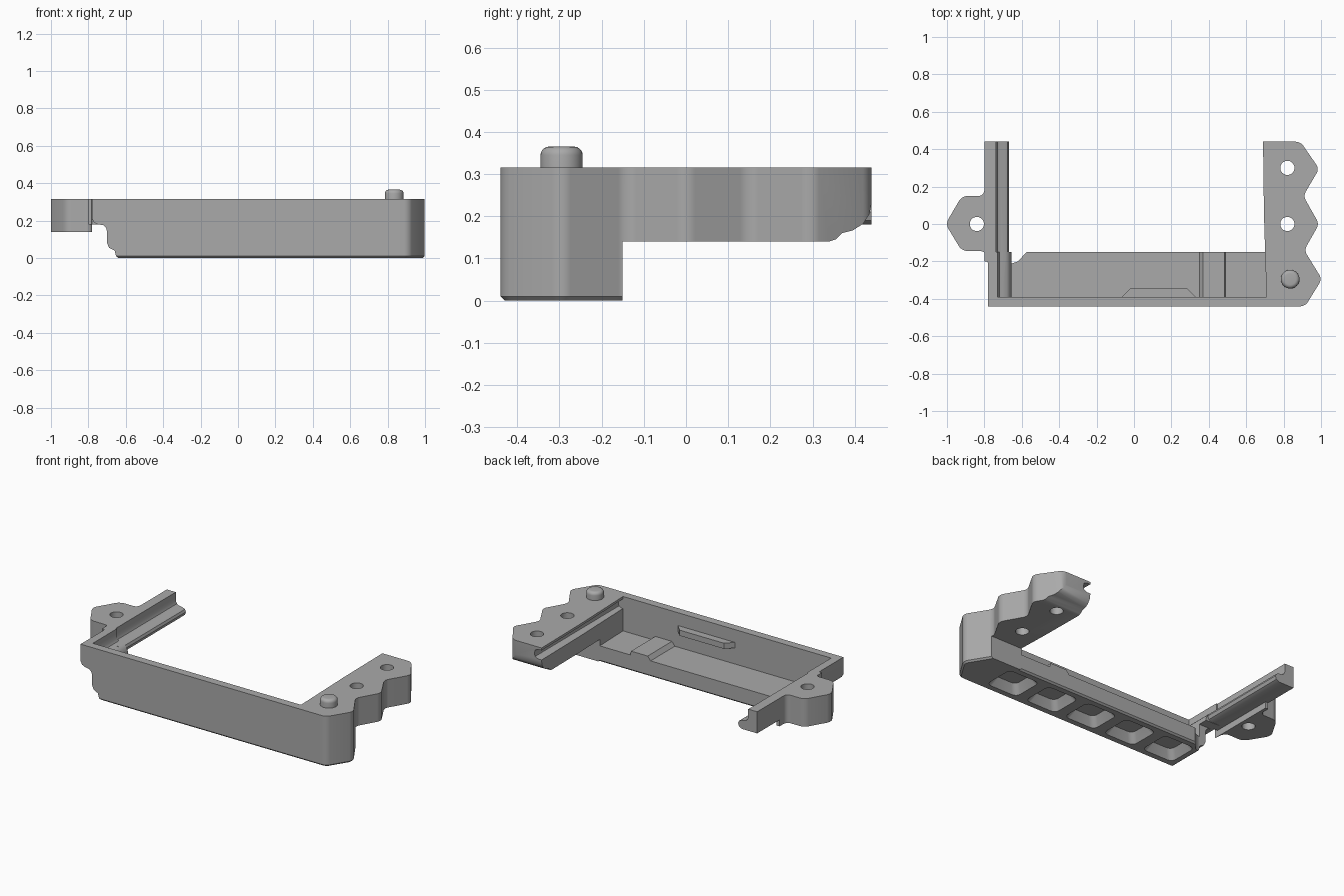
import bpy, bmesh, math

cube = bpy.data.objects.get("Cube")
if cube:
    bpy.data.objects.remove(cube, do_unlink=True)

grey = bpy.data.materials.new("plain grey")
grey.use_nodes = True
grey.diffuse_color = (0.4, 0.4, 0.4, 1)
grey.node_tree.nodes["Principled BSDF"].inputs["Base Color"].default_value = (0.4, 0.4, 0.4, 1)

PLACE = {"x": lambda a, b, t: (t, a, b),
         "y": lambda a, b, t: (a, t, b),
         "z": lambda a, b, t: (a, b, t)}


def finish(name, bm):
    bmesh.ops.recalc_face_normals(bm, faces=bm.faces)
    mesh = bpy.data.meshes.new(name)
    bm.to_mesh(mesh)
    bm.free()
    mesh.materials.append(grey)
    obj = bpy.data.objects.new(name, mesh)
    bpy.context.collection.objects.link(obj)
    return obj


def prism(name, points, axis, low, high, round_rule=None, radius=0.03, chamfer=0, top_scale=1):
    """Extrude an outline along an axis, rounding some long edges."""
    bm = bmesh.new()
    put = PLACE[axis]
    ca = sum(p[0] for p in points) / len(points)
    cb = sum(p[1] for p in points) / len(points)
    base = [bm.verts.new(put(a, b, low)) for a, b in points]
    top = [bm.verts.new(put(ca + (a - ca) * top_scale, cb + (b - cb) * top_scale, high))
           for a, b in points]
    n = len(points)
    bm.faces.new(base)
    bm.faces.new(top)
    for i in range(n):
        j = (i + 1) % n
        bm.faces.new((base[i], base[j], top[j], top[i]))
    bmesh.ops.recalc_face_normals(bm, faces=bm.faces)
    if round_rule:
        edges = [bm.edges.get((base[i], top[i])) for i in range(n) if round_rule(*points[i])]
        bmesh.ops.bevel(bm, geom=edges, offset=radius, segments=5, profile=0.5,
                        affect="EDGES", clamp_overlap=True)
    if chamfer:
        edges = [e for e in bm.edges if all(abs(v.co.z) < 1e-5 for v in e.verts)]
        bmesh.ops.bevel(bm, geom=edges, offset=chamfer, segments=1, affect="EDGES",
                        clamp_overlap=True)
    return finish(name, bm)


def cylinder(name, x, y, low, high, radius, round_top=0):
    bm = bmesh.new()
    bmesh.ops.create_cone(bm, cap_ends=True, segments=32, radius1=radius,
                          radius2=radius, depth=high - low)
    bmesh.ops.translate(bm, verts=bm.verts, vec=(x, y, (low + high) / 2))
    if round_top:
        edges = [e for e in bm.edges if all(v.co.z > high - 1e-4 for v in e.verts)]
        bmesh.ops.bevel(bm, geom=edges, offset=round_top, segments=5, profile=0.5,
                        affect="EDGES")
    return finish(name, bm)


def combine(target, other, operation):
    mod = target.modifiers.new(operation.lower(), "BOOLEAN")
    mod.operation = operation
    mod.solver = "EXACT"
    mod.object = other
    bpy.context.view_layer.objects.active = target
    bpy.ops.object.modifier_apply(modifier=mod.name)
    bpy.data.objects.remove(other, do_unlink=True)


TOP = 0.315
FRONT, BACK, FLOOR_BACK = -0.44, 0.44, -0.15

# Front tray: stepped outline, hollowed above the floor
frame = prism("bracket_frame", [
    (-0.78, TOP), (-0.78, 0.21), (-0.77, 0.19), (-0.75, 0.18), (-0.72, 0.175),
    (-0.705, 0.16), (-0.70, 0.14), (-0.70, 0.08), (-0.69, 0.055), (-0.66, 0.04),
    (-0.65, 0), (0.85, 0), (0.85, TOP)], "y", FRONT, FLOOR_BACK, chamfer=0.01)
hollow = prism("hollow", [
    (-0.73, 0.4), (-0.73, 0.255), (-0.72, 0.24), (-0.705, 0.235), (-0.68, 0.23),
    (-0.665, 0.215), (-0.655, 0.19), (-0.655, 0.1), (0.35, 0.1), (0.37, 0.125),
    (0.485, 0.125), (0.49, 0.1), (0.71, 0.1), (0.71, 0.4)], "y", -0.39, 0)
combine(frame, hollow, "DIFFERENCE")

# Cut back corner of the tray floor
notch = prism("notch", [(-0.9, -0.21), (-0.65, -0.21), (-0.62, -0.2), (-0.575, FLOOR_BACK),
                        (-0.575, 0), (-0.9, 0)], "z", -0.1, 0.178)
combine(frame, notch, "DIFFERENCE")

# Left arm with three pointed ears, raised behind the tray
left_arm = prism("left_arm", [
    (0.69, BACK), (0.89, BACK), (0.99, 0.295), (0.905, 0.15), (0.99, 0),
    (0.91, -0.14), (1.005, -0.295), (0.915, FRONT), (0.71, FRONT), (0.695, 0.05)],
    "z", 0, TOP, lambda x, y: x > 0.8, 0.025, chamfer=0.01)
under = prism("under", [
    (FLOOR_BACK, -0.1), (FLOOR_BACK, 0.14), (0.34, 0.14), (0.355, 0.145), (0.37, 0.16),
    (0.395, 0.166), (0.42, 0.182), (0.435, 0.205), (BACK, 0.23), (0.5, 0.23), (0.5, -0.1)],
    "x", 0.6, 1.1)
combine(left_arm, under, "DIFFERENCE")

# Right arm: a rail with a rounded lip, and one ear
rail = prism("right_rail", [
    (-0.80, TOP), (-0.80, 0.18), (-0.695, 0.18), (-0.675, 0.19), (-0.668, 0.21),
    (-0.675, 0.225), (-0.69, 0.233), (-0.715, 0.237), (-0.73, 0.245), (-0.738, 0.262),
    (-0.738, TOP)], "y", -0.2, BACK)
right_ear = prism("right_ear", [
    (-0.78, 0.22), (-0.80, 0.22), (-0.80, 0.15), (-0.92, 0.15), (-1.008, 0),
    (-0.92, -0.145), (-0.79, -0.145), (-0.78, -0.22)],
    "z", 0.14, TOP, lambda x, y: x < -0.785 and y < 0.2, 0.03)
for part in (left_arm, rail, right_ear):
    combine(frame, part, "UNION")

# Undercut slot along the inside of the left arm
slot = prism("slot", [(0.6, 0.24), (0.715, 0.24), (0.735, 0.25), (0.74, 0.27),
                      (0.735, 0.29), (0.715, 0.3), (0.6, 0.3)], "y", -0.388, 0.5)
combine(frame, slot, "DIFFERENCE")

# Screw holes
for x, y in ((0.82, 0.3), (0.82, 0), (-0.84, 0)):
    combine(frame, cylinder("hole", x, y, 0, 0.5, 0.038), "DIFFERENCE")

# Tapered pockets under the floor
for i in range(5):
    x, half = -0.5 + 0.285 * i, 0.115
    pocket = prism("pocket", [(x - half, -0.4), (x + half, -0.4), (x + half, -0.19),
                              (x - half, -0.19)], "z", -0.01, 0.055,
                   lambda a, b: True, 0.03, top_scale=0.68)
    combine(frame, pocket, "DIFFERENCE")

# Latch ridge on the inside of the front wall
latch = prism("latch_ridge", [(-0.07, -0.395), (-0.02, -0.345), (0.285, -0.345),
                              (0.335, -0.395)], "z", 0.2, 0.235)

# Locating peg
peg = cylinder("locating_peg", 0.835, -0.295, 0.3, 0.365, 0.05, 0.02)

for obj in (frame, latch, peg):
    bpy.ops.object.select_all(action="DESELECT")
    obj.select_set(True)
    bpy.context.view_layer.objects.active = obj
    bpy.ops.object.shade_smooth_by_angle(angle=math.radians(35))
